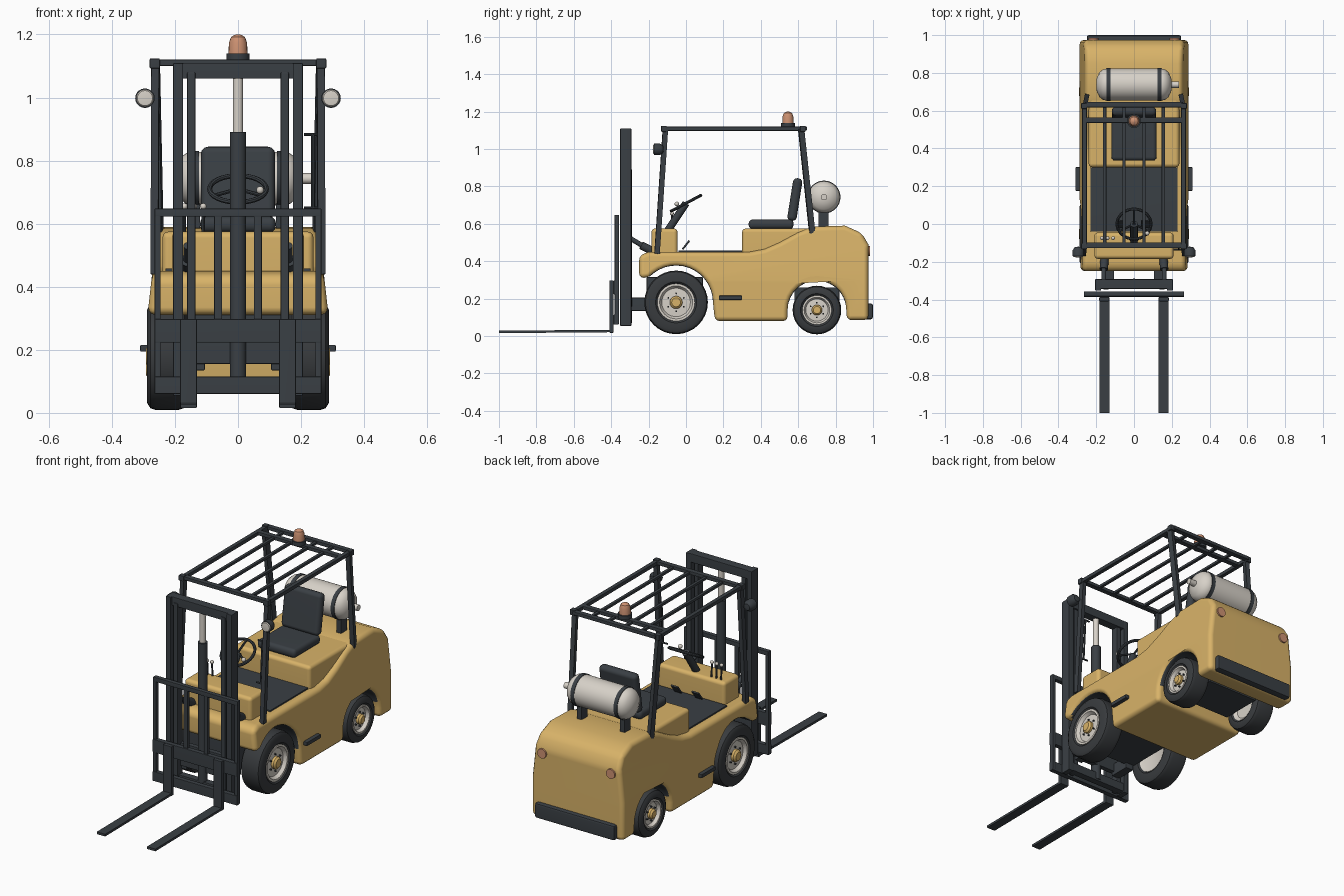
import bpy, bmesh
from math import radians, cos, sin, pi, hypot
from mathutils import Matrix, Vector

if "Cube" in bpy.data.objects:
    bpy.data.objects.remove(bpy.data.objects["Cube"])


def material(name, rgb):
    m = bpy.data.materials.new(name)
    m.use_nodes = True
    m.diffuse_color = (*rgb, 1)
    m.node_tree.nodes["Principled BSDF"].inputs["Base Color"].default_value = (*rgb, 1)
    return m


YELLOW = material("yellow paint", (0.69, 0.45, 0.14))
DARK = material("dark steel", (0.042, 0.050, 0.058))
RUBBER = material("tyre rubber", (0.040, 0.044, 0.048))
CREAM = material("cream metal", (0.68, 0.64, 0.58))
ORANGE = material("orange lens", (0.62, 0.29, 0.17))


def finish(name, bm, *mats):
    bmesh.ops.recalc_face_normals(bm, faces=bm.faces)
    mesh = bpy.data.meshes.new(name)
    bm.to_mesh(mesh)
    bm.free()
    ob = bpy.data.objects.new(name, mesh)
    bpy.context.collection.objects.link(ob)
    for m in mats:
        mesh.materials.append(m)
    bpy.ops.object.select_all(action='DESELECT')
    ob.select_set(True)
    bpy.context.view_layer.objects.active = ob
    bpy.ops.object.shade_smooth_by_angle(angle=radians(38))
    ob.modifiers.new("Weighted normals", 'WEIGHTED_NORMAL').keep_sharp = True
    return ob


def soften(bm, width, segments=3):
    bm.normal_update()
    edges = [e for e in bm.edges if len(e.link_faces) == 2 and e.calc_face_angle() > 0.6]
    bmesh.ops.bevel(bm, geom=edges, offset=width, segments=segments,
                    profile=0.5, affect='EDGES')


def box(name, centre, size, mat=DARK, bevel=0.004, tilt=0, segments=2):
    bm = bmesh.new()
    bmesh.ops.create_cube(bm, size=1, matrix=Matrix.Diagonal((*size, 1)))
    if bevel:
        soften(bm, bevel, segments)
    bm.transform(Matrix.Translation(centre) @ Matrix.Rotation(radians(tilt), 4, 'X'))
    return finish(name, bm, mat)


def along(p, q):
    p, q = Vector(p), Vector(q)
    turn = (q - p).to_track_quat('Z', 'Y').to_matrix().to_4x4()
    return Matrix.Translation((p + q) / 2) @ turn, (q - p).length


def beam(name, p, q, width, depth, mat=DARK):
    place, length = along(p, q)
    bm = bmesh.new()
    bmesh.ops.create_cube(bm, size=1, matrix=place @ Matrix.Diagonal((width, depth, length, 1)))
    return finish(name, bm, mat)


def rod(name, p, q, radius, mat=DARK, sides=16):
    place, length = along(p, q)
    bm = bmesh.new()
    bmesh.ops.create_cone(bm, cap_ends=True, segments=sides, radius1=radius,
                          radius2=radius, depth=length, matrix=place)
    return finish(name, bm, mat)


def lathe(name, profile, place, mat, steps=32):
    # profile is (radius, height), turned around local z
    bm = bmesh.new()
    vs = [bm.verts.new((r, 0, z)) for r, z in profile]
    es = [bm.edges.new(pair) for pair in zip(vs, vs[1:])]
    bmesh.ops.spin(bm, geom=vs + es, axis=(0, 0, 1), cent=(0, 0, 0), angle=2 * pi, steps=steps)
    bmesh.ops.remove_doubles(bm, verts=bm.verts, dist=0.0001)
    bm.transform(place)
    return finish(name, bm, mat)


def ball(name, centre, radius, mat):
    bm = bmesh.new()
    bmesh.ops.create_uvsphere(bm, u_segments=16, v_segments=8, radius=radius,
                              matrix=Matrix.Translation(centre))
    return finish(name, bm, mat)


# Body shell: side profile with wheel arches, tapered towards the top
ARCHES = ((-0.053, 0.18, 0.197), (0.70, 0.139, 0.157))


def arch(which, start, steps=14):
    y, z, r = ARCHES[which]
    angles = [radians(start * (1 - i / steps)) for i in range(steps + 1)]
    return [(y + r * cos(a), z + r * sin(a)) for a in angles]


outline = ([(-0.25, 0.31)] + arch(0, 138) + [(0.155, 0.08), (0.543, 0.08)] + arch(1, 180)
           + [(0.86, 0.085), (0.975, 0.085), (0.975, 0.49), (0.94, 0.55), (0.85, 0.59),
              (0.68, 0.585), (0.6, 0.555), (0.5, 0.5), (0.42, 0.465), (0.34, 0.45),
              (-0.2, 0.45), (-0.25, 0.43)])
bm = bmesh.new()
side = bm.faces.new([bm.verts.new((-1, y, z)) for y, z in outline])
new = bmesh.ops.extrude_face_region(bm, geom=[side])["geom"]
bmesh.ops.translate(bm, vec=(2, 0, 0), verts=[v for v in new if isinstance(v, bmesh.types.BMVert)])
for cut in (0.3, 0.46):
    bmesh.ops.bisect_plane(bm, geom=bm.verts[:] + bm.edges[:] + bm.faces[:],
                           plane_co=(0, 0, cut), plane_no=(0, 0, 1))
for v in bm.verts:
    z = v.co.z
    v.co.x *= 0.288 - 0.11 * min(max(z - 0.3, 0), 0.16) - 0.1 * max(z - 0.46, 0)
bmesh.ops.recalc_face_normals(bm, faces=bm.faces)
soften(bm, 0.025)
bm.normal_update()
for f in bm.faces:
    c = f.calc_center_median()
    if abs(f.normal.x) < 0.3 and c.z > 0.16:
        if any(abs(hypot(c.y - y, c.z - z) - r) < 0.006 for y, z, r in ARCHES):
            f.material_index = 1
finish("body_shell", bm, YELLOW, DARK)

box("seat_hood", (0, 0.5, 0.5), (0.48, 0.4, 0.15), YELLOW, 0.02, 0, 3)
box("front_cowl", (0, -0.115, 0.5), (0.42, 0.14, 0.15), YELLOW, 0.02, 0, 3)
box("floor_mat", (0, 0.13, 0.452), (0.46, 0.34, 0.012), DARK, 0.003)
box("front_axle_housing", (0, -0.06, 0.24), (0.32, 0.3, 0.15))
box("rear_axle_housing", (0, 0.7, 0.19), (0.32, 0.24, 0.14))
box("rear_bumper", (0, 0.975, 0.132), (0.5, 0.05, 0.085), DARK, 0.012)

# Wheels
for end, (y, z, r, rim, hub) in {"front": (-0.053, 0.18, 0.17, 0.098, 0.034),
                                 "rear": (0.70, 0.139, 0.13, 0.076, 0.028)}.items():
    for s, label in ((1, "left"), (-1, "right")):
        at = Matrix.Translation((s * 0.225, y, z)) @ Matrix.Rotation(s * pi / 2, 4, 'Y')
        w = 0.063
        lathe(f"{end}_{label}_tyre",
              [(rim, -w + 0.012), (rim + 0.012, -w), (r - 0.022, -w), (r - 0.006, -w + 0.01),
               (r, -w + 0.028), (r, w - 0.028), (r - 0.006, w - 0.01), (r - 0.022, w),
               (rim + 0.012, w), (rim, w - 0.012), (rim, -w + 0.012)], at, RUBBER)
        lathe(f"{end}_{label}_rim",
              [(0, -w + 0.02), (rim * 0.8, -w + 0.02), (rim + 0.002, -w + 0.006),
               (rim + 0.002, w - 0.004), (rim * 0.9, w - 0.004), (rim * 0.78, w - 0.022),
               (0, w - 0.018)], at, CREAM)
        lathe(f"{end}_{label}_hub", [(0, 0), (hub, 0), (hub, w - 0.006), (hub * 0.7, w + 0.004),
                                     (0, w + 0.004)], at, YELLOW, 16)
        for i in range(6):
            a = i * pi / 3
            p = Vector((cos(a) * hub * 1.4, sin(a) * hub * 1.4, 0.035))
            rod(f"{end}_{label}_bolt", at @ p, at @ (p + Vector((0, 0, 0.016))), 0.005, DARK, 6)

# Overhead guard
for s in (-1, 1):
    beam("front_post", (s * 0.265, -0.155, 0.44), (s * 0.262, -0.11, 1.11), 0.024, 0.028)
    beam("rear_post", (s * 0.25, 0.675, 0.55), (s * 0.262, 0.615, 1.11), 0.024, 0.03)
    box("roof_side_rail", (s * 0.262, 0.253, 1.108), (0.024, 0.75, 0.022))
    for y in (-0.118, 0.625):
        box("roof_corner", (s * 0.264, y, 1.108), (0.032, 0.03, 0.032))
    for x in (0.053, 0.155):
        box("roof_slat", (s * x, 0.253, 1.108), (0.018, 0.74, 0.016))
for y in (-0.112, 0.55, 0.632):
    box("roof_crossbar", (0, y, 1.11), (0.52, 0.03, 0.02))

# Beacon
beacon = Matrix.Translation((0, 0.545, 1.118))
lathe("beacon_base", [(0, 0), (0.037, 0), (0.037, 0.022), (0, 0.022)], beacon, DARK, 20)
lathe("beacon_lens", [(0, 0.02), (0.03, 0.02), (0.029, 0.055), (0.022, 0.074), (0.01, 0.081),
                      (0, 0.082)], beacon, ORANGE, 20)

# Lamps, steps and tilt gear on both sides
for s in (-1, 1):
    head = Matrix.Translation((s * 0.295, -0.15, 0.998)) @ Matrix.Rotation(pi / 2, 4, 'X')
    lathe("headlamp_shell", [(0, -0.03), (0.018, -0.028), (0.031, -0.01), (0.031, 0.02),
                             (0, 0.02)], head, DARK, 20)
    lathe("headlamp_lens", [(0.029, 0.018), (0.024, 0.025), (0, 0.028)], head, CREAM, 20)
    rod("headlamp_bracket", (s * 0.26, -0.12, 0.998), (s * 0.295, -0.14, 0.998), 0.008)
    rod("tail_lamp", (s * 0.215, 0.96, 0.455), (s * 0.215, 0.984, 0.455), 0.027, ORANGE, 20)
    box("side_step", (s * 0.29, 0.238, 0.205), (0.04, 0.125, 0.022))
    rod("tilt_cylinder", (s * 0.155, -0.17, 0.45), (s * 0.16, -0.24, 0.485), 0.022)
    rod("tilt_rod", (s * 0.16, -0.22, 0.475), (s * 0.16, -0.31, 0.53), 0.013)
    box("mast_bracket", (s * 0.13, -0.25, 0.17), (0.05, 0.12, 0.07))

# Mast and lift cylinder
for s in (-1, 1):
    box("outer_mast_rail", (s * 0.19, -0.322, 0.582), (0.032, 0.06, 1.055))
    box("inner_mast_rail", (s * 0.148, -0.325, 0.57), (0.026, 0.045, 1.02))
box("mast_top_bar", (0, -0.318, 1.085), (0.41, 0.05, 0.05))
box("mast_lower_bar", (0, -0.305, 0.22), (0.38, 0.03, 0.13))
box("mast_foot_bar", (0, -0.315, 0.085), (0.38, 0.04, 0.05))
rod("lift_cylinder", (0, -0.315, 0.07), (0, -0.315, 0.89), 0.026)
rod("lift_rod", (0, -0.315, 0.88), (0, -0.315, 1.07), 0.016, CREAM)

# Carriage, load backrest and forks
for z, h in ((0.26, 0.075), (0.088, 0.055)):
    box("carriage_bar", (0, -0.373, z), (0.53, 0.028, h))
box("backrest_top", (0, -0.37, 0.635), (0.53, 0.026, 0.026))
for s in (-1, 1):
    box("backrest_outer_bar", (s * 0.255, -0.37, 0.35), (0.02, 0.024, 0.57))
    box("backrest_inner_bar", (s * 0.063, -0.37, 0.44), (0.026, 0.02, 0.39))
    box("fork_shank", (s * 0.157, -0.398, 0.157), (0.054, 0.022, 0.28))
    beam("fork_tine", (s * 0.157, -1.0, 0.022), (s * 0.157, -0.39, 0.027), 0.052, 0.013)

# Seat
box("seat_cushion", (0, 0.455, 0.598), (0.24, 0.24, 0.05), DARK, 0.02, 0, 3)
box("seat_back", (0, 0.582, 0.73), (0.235, 0.05, 0.23), DARK, 0.022, -9, 3)

# Gas bottle
tank = Matrix.Translation((0, 0.738, 0.743)) @ Matrix.Rotation(pi / 2, 4, 'Y')
half = [(0, 0.2), (0.035, 0.197), (0.065, 0.184), (0.08, 0.165), (0.085, 0.145)]
lathe("gas_bottle", half + [(r, -z) for r, z in reversed(half)], tank, CREAM)
rod("gas_valve", (0.19, 0.738, 0.743), (0.238, 0.738, 0.743), 0.017, CREAM)
for s in (-1, 1):
    rod("bottle_strap", (s * 0.135 - 0.011, 0.738, 0.743), (s * 0.135 + 0.011, 0.738, 0.743),
        0.088, DARK, 32)
    box("bottle_stand", (s * 0.135, 0.735, 0.625), (0.03, 0.055, 0.1))

# Steering wheel, levers, pedals and grab handle
hub = Vector((0, 0.0, 0.71))
tilt = Matrix.Translation(hub) @ Matrix.Rotation(radians(28), 4, 'X')
ring = [(0.09 + 0.008 * cos(i * pi / 4), 0.008 * sin(i * pi / 4)) for i in range(9)]
lathe("steering_wheel", ring, tilt, DARK)
for a in (90, 210, 330):
    rod("steering_spoke", hub, tilt @ Vector((0.09 * cos(radians(a)), 0.09 * sin(radians(a)), 0)),
        0.006, DARK, 8)
rod("steering_column", (0, -0.1, 0.56), hub, 0.02)
ball("spinner_knob", tilt @ Vector((0.07, -0.045, 0.02)), 0.012, CREAM)
for x in (-0.17, -0.14, -0.11):
    rod("control_lever", (x, -0.07, 0.56), (x, -0.075, 0.65), 0.005, DARK, 8)
    ball("lever_knob", (x, -0.075, 0.655), 0.01, CREAM)
for x in (-0.07, 0.06):
    box("pedal", (x, 0.0, 0.487), (0.045, 0.01, 0.06), DARK, 0.003, -38)
rod("grab_handle", (0.237, -0.135, 0.65), (0.237, -0.12, 0.885), 0.005, DARK, 8)
for z, y in ((0.65, -0.135), (0.883, -0.12)):
    rod("grab_handle_end", (0.21, y, z), (0.262, y, z), 0.005, DARK, 8)
